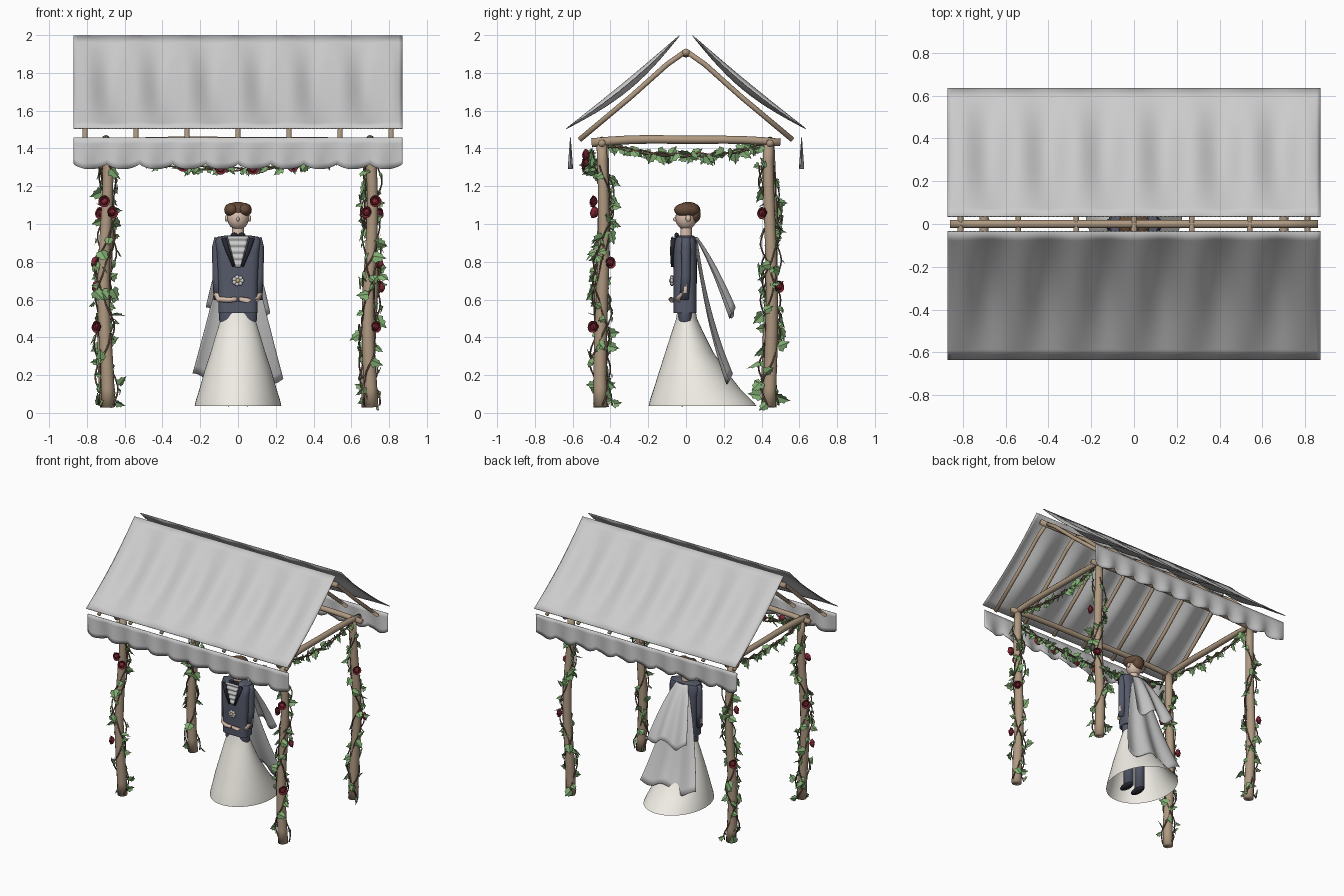
import bpy, bmesh, math, random
from math import sin, cos, pi
from mathutils import Vector, Matrix

if "Cube" in bpy.data.objects:
    bpy.data.objects.remove(bpy.data.objects["Cube"])
random.seed(4)
R = random.uniform

def mat(name, r, g, b, a=1):
    m = bpy.data.materials.new(name); m.diffuse_color = (r, g, b, a); return m
WOOD, VINE = mat("wood", .43, .32, .22), mat("vine", .2, .12, .08)
LEAF, ROSE = mat("leaf", .22, .42, .17), mat("rose", .22, .02, .035)
CLOTH, DRESS, VEIL = mat("cloth", .9, .89, .87), mat("dress", .88, .86, .79), mat("veil", .8, .8, .8)
SUIT, DARK = mat("suit", .09, .1, .14), mat("dark", .02, .02, .03)
SKIN, HAIR, GOLD = mat("skin", .7, .52, .42), mat("hair", .13, .07, .04), mat("gold", .7, .5, .2)

def finish(bm, name, m, smooth=True):
    me = bpy.data.meshes.new(name); bm.to_mesh(me); bm.free()
    ob = bpy.data.objects.new(name, me); bpy.context.collection.objects.link(ob)
    me.materials.append(m)
    for p in me.polygons: p.use_smooth = smooth
    return ob

def tube(bm, pts, r0, r1=None, n=10):
    """Capped tube along points."""
    pts = [Vector(p) for p in pts]; r1 = r0 if r1 is None else r1
    rings = []; last = len(pts) - 1
    for i, p in enumerate(pts):
        d = (pts[min(i + 1, last)] - pts[max(i - 1, 0)]).normalized()
        u = d.cross(Vector((1, 0, 0) if abs(d.x) < .8 else (0, 1, 0))).normalized(); v = d.cross(u)
        r = r0 + (r1 - r0) * i / last
        rings.append([bm.verts.new(p + r * (cos(2*pi*k/n) * u + sin(2*pi*k/n) * v)) for k in range(n)])
    skin_rings(bm, rings, True)

def skin_rings(bm, rings, cap):
    n = len(rings[0])
    for a, b in zip(rings, rings[1:]):
        for k in range(n): bm.faces.new((a[k], a[(k+1) % n], b[(k+1) % n], b[k]))
    if cap:
        bm.faces.new(rings[0][::-1]); bm.faces.new(rings[-1])

def loft(name, m, rows, e=1.0, n=32, cap=True):
    """Rows of (z, y front, y back, half width) as superellipse rings."""
    bm = bmesh.new(); rings = []
    f = lambda c: math.copysign(abs(c) ** e, c)
    for z, y0, y1, hx in rows:
        rings.append([bm.verts.new((hx * f(cos(2*pi*k/n)), (y0+y1)/2 + (y1-y0)/2 * f(sin(2*pi*k/n)), z)) for k in range(n)])
    skin_rings(bm, rings, cap)
    ob = finish(bm, name, m)
    bpy.context.view_layer.objects.active = ob; ob.select_set(True)
    bpy.ops.object.shade_smooth_by_angle(angle=.7); ob.select_set(False)

def sheet(name, m, fn, nu, nv, thick=0):
    """Grid surface fn(u, v)."""
    bm = bmesh.new()
    g = [[bm.verts.new(fn(i / nu, j / nv)) for j in range(nv + 1)] for i in range(nu + 1)]
    for i in range(nu):
        for j in range(nv): bm.faces.new((g[i][j], g[i+1][j], g[i+1][j+1], g[i][j+1]))
    ob = finish(bm, name, m)
    if thick:
        s = ob.modifiers.new("thickness", 'SOLIDIFY'); s.thickness = thick; s.offset = 0

def ball(name, m, c, s, bm=None):
    b = bm or bmesh.new()
    bmesh.ops.create_uvsphere(b, u_segments=20, v_segments=12, radius=1,
                              matrix=Matrix.Translation(c) @ Matrix.Diagonal((*s, 1)))
    if not bm: finish(b, name, m)

IVY = [(0, 0), (.3, -.08), (.5, .22), (.32, .38), (.33, .62), (.14, .68), (0, 1)]
def leaf(bm, p, out, size):
    z = (Vector(out) + Vector((R(-.8, .8), R(-.8, .8), R(-.5, .8)))).normalized()
    t = Vector((R(-1, 1), R(-1, 1), R(-1, .5))) + Vector(out) * .4
    y = (t - z * t.dot(z)).normalized(); x = y.cross(z)
    at = lambda a, b: Vector(p) + size * (a * x + b * y - .35 * abs(a) * z)
    for s in (1, -1):
        vs = [bm.verts.new(at(s * a, b)) for a, b in IVY]
        for v in vs: v.co.z = max(v.co.z, 0)
        bm.faces.new(vs[::s])

def rose(bm, p, out, r=.03):
    q = Vector(out).to_track_quat('Z', 'Y'); p = Vector(p)
    for ring, (rad, h, n) in enumerate([(.35, .7, 3), (.65, .55, 4), (1, .35, 5)]):
        for k in range(n):
            a0 = 2*pi*k/n + ring; g = []
            for j, (rr, hh) in enumerate([(.15, -.5), (.85, -.1), (1.05, h)]):
                g.append([bm.verts.new(p + q @ Vector((cos(a0+a) * rad*rr, sin(a0+a) * rad*rr, hh - .2*abs(a))) * r)
                          for a in (-.9, -.45, 0, .45, .9)])
            for A, B in zip(g, g[1:]):
                for i in range(4): bm.faces.new((A[i], A[i+1], B[i+1], B[i]))
    ball("", None, p, (r*.6,) * 3, bm)

# Posts with twisting ivy and roses
leaves, vines, roses = bmesh.new(), bmesh.new(), bmesh.new()
for sx in (-1, 1):
    for sy in (-1, 1):
        bm = bmesh.new(); ph = R(0, 6)
        axis = lambda z: Vector((sx*.7 + .012*sin(z*5 + ph), sy*.445 + .01*cos(z*4 + ph), z))
        tube(bm, [axis(.03 + 1.4*i/14) for i in range(15)], .036, .027, 12)
        finish(bm, "post", WOOD)
        for k in range(3):
            o = k*2.1 + ph; w = (9, -7, 6)[k]
            path = lambda t: axis(.04 + 1.27*t) + (.042 + .012*sin(31*t + o)) * Vector((cos(w*t*1.6 + o), sin(w*t*1.6 + o), 0))
            tube(vines, [path(i/50) for i in range(51)], .005, .004, 5)
            for i in range(16):
                t = (i + R(0, 1)) / 16; c = path(t); out = (c - axis(.04 + 1.27*t)).normalized()
                leaf(leaves, c + out*.01, out, R(.035, .075))
        spots = [(-.5, 1.11), (.9, 1.05), (.8, .79), (-.8, .45)] if sy < 0 else [(-.8, 1.05), (.8, .66)]
        for a, z in spots:
            out = Vector((-sx*sin(a)*.5 if sy < 0 else sx*.8, sin(a) if sy > 0 else -cos(a), .15)).normalized()
            if z < .9 and sy < 0: out = Vector((sx*.8, sin(a), .1)).normalized()
            rose(roses, axis(z) + out*.055, out)

# Garlands: front with roses, both sides leaves only
def garland(p0, p1, sag, out, n, s0, s1):
    p0, p1 = Vector(p0), Vector(p1)
    for k in range(2):
        path = lambda t: p0.lerp(p1, t) + Vector((0, .012*sin(23*t + 3*k), -sag*4*t*(1-t) + .01*cos(27*t + 3*k)))
        tube(vines, [path(i/40) for i in range(41)], .005, .005, 5)
        for i in range(n):
            leaf(leaves, path((i + R(0, 1))/n), out, R(s0, s1))
garland((-.68, -.5, 1.38), (.68, -.5, 1.38), .09, (0, -.7, .3), 32, .04, .065)
for s in (-1, 1):
    garland((s*.7, -.42, 1.42), (s*.7, .42, 1.42), .055, (s, 0, 0), 11, .045, .075)
for x in (-.62, -.46, -.29, -.09, .08, .29, .44, .62):
    rose(roses, (x, -.53, 1.29 + .2*x*x), (0, -1, .1))
finish(vines, "vines", VINE); finish(leaves, "ivy_leaves", LEAF, False); finish(roses, "roses", ROSE)

# Timber frame: beams, ridge pole, rafters
bm = bmesh.new()
arc = lambda t, h: h * sin(pi*t) + .004*sin(9*t)
T = [i/10 for i in range(11)]
for s in (-1, 1):
    tube(bm, [(s*.7, -.5 + t, 1.43 + arc(t, .02)) for t in T], .024, .02)
    tube(bm, [(-.76 + 1.52*t, s*.445, 1.425 + arc(t, .02)) for t in T], .02)
    for i in range(7):
        x = -.81 + .27*i
        tube(bm, [(x, s*.565, 1.445), (x, s*.29, 1.675), (x, s*.1, 1.845), (x, 0, 1.915)], .014)
tube(bm, [(-.86 + 1.72*t, 0, 1.905 + .004*sin(8*t)) for t in T], .02)
finish(bm, "timber_frame", WOOD)

# Cloth roof panels and scalloped valances
for s in (-1, 1):
    def roof(u, v):
        sag = .04 * sin(pi*v) * (.45 - .55*cos(2*pi*(1.74*u - .06)/.27)) + .01 * sin(pi*v)
        return (-.87 + 1.74*u, s*(.035 + .598*v - .64*sag), 1.997 - .492*v - .77*sag)
    def valance(u, v):
        bot = 1.318 - .028*abs(sin(10*pi*u))**.7
        return (-.87 + 1.74*u, s*(.612 + .012*sin(20*pi*u)*v), 1.457 + (bot - 1.457)*v)
    sheet("roof_cloth", CLOTH, roof, 90, 14, .005)
    sheet("valance", CLOTH, valance, 160, 5, .004)

# Gown with train
loft("gown_skirt", DRESS, [(.55, -.045, .05, .075), (.5, -.052, .058, .09), (.42, -.078, .095, .115), (.32, -.11, .145, .145),
     (.22, -.142, .215, .178), (.13, -.17, .285, .203), (.07, -.19, .345, .222), (.036, -.198, .375, .23)], cap=False, n=48)

# Veil layers
def veil(name, a, b, c, w0, w1, amp):
    a, b, c = Vector(a), Vector(b), Vector(c)
    def f(u, v):
        p = a*(1-v)**2 + b*2*v*(1-v) + c*v*v; q = 2*u - 1
        return (q*(w0 + (w1-w0)*v**.9), p.x + amp*v*sin(13*u) - .015*q*q, p.y + .03*v*cos(11*u))
    sheet(name, VEIL, f, 36, 16, .003)
veil("veil_long", (.06, .91), (.11, .5), (.235, .18), .05, .24, .012)
veil("veil_short", (.06, .93), (.15, .79), (.25, .53), .05, .17, .012)

# Suit body, trousers, shoes
loft("jacket", SUIT, [(.53, -.066, .056, .103), (.7, -.066, .057, .105), (.85, -.066, .057, .112), (.91, -.06, .055, .12),
     (.932, -.05, .048, .11), (.94, -.035, .035, .06)], .5)
loft("trouser_hips", SUIT, [(.46, -.035, .025, .08), (.49, -.045, .04, .1), (.55, -.045, .04, .1)], .8)
for s in (-1, 1):
    bm = bmesh.new(); tube(bm, [(s*.05, 0, .06), (s*.052, 0, .5)], .035, .04, 16); finish(bm, "trouser_leg", SUIT)
    ball("shoe", DARK, (s*.05, -.02, .055), (.03, .065, .02))
    bm = bmesh.new()
    tube(bm, [(s*.1, 0, .925), (s*.112, 0, .88), (s*.112, 0, .72), (s*.105, -.01, .6)], .026, .024, 14)
    finish(bm, "sleeve", SUIT)
    bm = bmesh.new()
    tube(bm, [(s*.115, .0, .71), (s*.115, -.005, .64), (s*.1, -.04, .6), (s*.05, -.075, .597), (s*.005, -.08, .602)], .02, .012)
    finish(bm, "forearm", SKIN)
    # lapel as a folded strip
    bm = bmesh.new()
    tube(bm, [(s*.075, -.066, .925), (s*.055, -.074, .86), (s*.022, -.072, .775)], .014, .008, 8)
    finish(bm, "lapel", DARK)
    ball("bow_tie", DARK, (s*.02, -.05, .94), (.02, .012, .014))
    ball("ear", SKIN, (s*.06, .012, 1.03), (.01, .014, .018))
    ball("side_hair", HAIR, (s*.035, -.005, 1.075), (.038, .058, .036))

# Shirt panel with frill
sheet("shirt_front", CLOTH, lambda u, v: ((2*u-1)*(.045*(1-v) + .012), -.07 - .005*sin(30*v), .935 - .165*v), 6, 24, .004)

# Neck, head, hair and bun
loft("neck", SKIN, [(.92, -.032, .032, .034), (1.0, -.026, .03, .03)])
ball("head", SKIN, (0, 0, 1.032), (.057, .056, .064))
ball("nose", SKIN, (0, -.056, 1.025), (.008, .012, .012))
ball("hair_cap", HAIR, (0, .012, 1.073), (.068, .064, .044))
ball("hair_bun", HAIR, (0, .043, 1.05), (.045, .035, .045))

# Bouquet flower at the waist
bm = bmesh.new()
for k in range(7):
    a = 2*pi*k/7
    ball("", None, (.021*cos(a), -.075, .7 + .018*sin(a)), (.012, .009, .012), bm)
finish(bm, "brooch_flower", CLOTH)
ball("brooch_centre", GOLD, (0, -.08, .7), (.011, .01, .011))

for m in bpy.data.materials:
    if m.users and not m.is_grease_pencil:
        m.use_nodes = True
        m.node_tree.nodes["Principled BSDF"].inputs["Base Color"].default_value = m.diffuse_color
